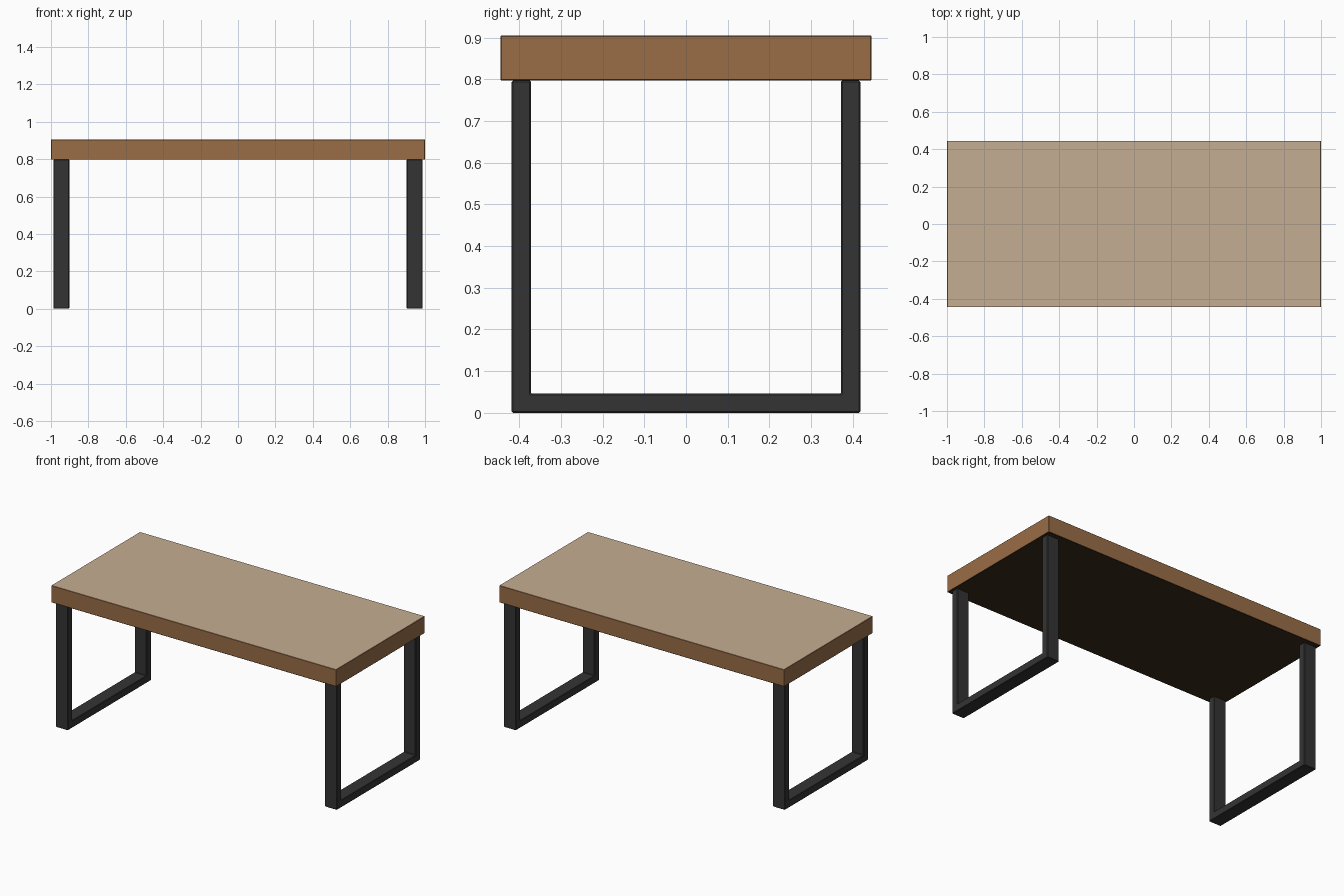
import bpy
import bmesh
from mathutils import Vector

cube = bpy.data.objects.get("Cube")
if cube:
    bpy.data.objects.remove(cube, do_unlink=True)


def material(name, rgb):
    mat = bpy.data.materials.new(name)
    mat.use_nodes = True
    mat.diffuse_color = (*rgb, 1)
    bsdf = mat.node_tree.nodes["Principled BSDF"]
    bsdf.inputs["Base Color"].default_value = (*rgb, 1)
    bsdf.inputs["Roughness"].default_value = 0.7
    return mat


def extruded(name, outline, depth, mats, bevel):
    """Extrude a flat outline along a vector, then soften its edges."""
    bm = bmesh.new()
    face = bm.faces.new([bm.verts.new(p) for p in outline])
    ext = bmesh.ops.extrude_face_region(bm, geom=[face])
    moved = [v for v in ext["geom"] if isinstance(v, bmesh.types.BMVert)]
    bmesh.ops.translate(bm, verts=moved, vec=Vector(depth))
    bmesh.ops.recalc_face_normals(bm, faces=bm.faces)
    mesh = bpy.data.meshes.new(name)
    bm.to_mesh(mesh)
    bm.free()
    obj = bpy.data.objects.new(name, mesh)
    bpy.context.collection.objects.link(obj)
    for mat in mats:
        mesh.materials.append(mat)
    mod = obj.modifiers.new("soft_edges", "BEVEL")
    mod.width = bevel
    mod.segments = 1
    return obj


pale_wood = material("pale wood", (0.56, 0.42, 0.29))
brown_wood = material("brown wood", (0.32, 0.155, 0.062))
dark_wood = material("dark wood", (0.045, 0.023, 0.011))
black_metal = material("black metal", (0.034, 0.034, 0.034))

# Tabletop: brown edges, pale upper face, dark underside
half_x, half_y, under, top = 1.0, 0.445, 0.797, 0.905
corners = [(-half_x, -half_y, under), (half_x, -half_y, under),
           (half_x, half_y, under), (-half_x, half_y, under)]
slab = extruded("tabletop", corners, (0, 0, top - under),
                [brown_wood, pale_wood, dark_wood], 0.002)
for poly in slab.data.polygons:
    if poly.normal.z > 0.5:
        poly.material_index = 1
    elif poly.normal.z < -0.5:
        poly.material_index = 2

# U-shaped leg frames, one at each end
outer, bar = 0.418, 0.046
inner = outer - bar
profile = [(-outer, 0), (outer, 0), (outer, under), (inner, under),
           (inner, bar), (-inner, bar), (-inner, under), (-outer, under)]
for side, sign in (("left", 1), ("right", -1)):
    outline = [(sign * 0.902, y, z) for y, z in profile]
    extruded(side + "_leg_frame", outline, (sign * 0.085, 0, 0),
             [black_metal], 0.003)
